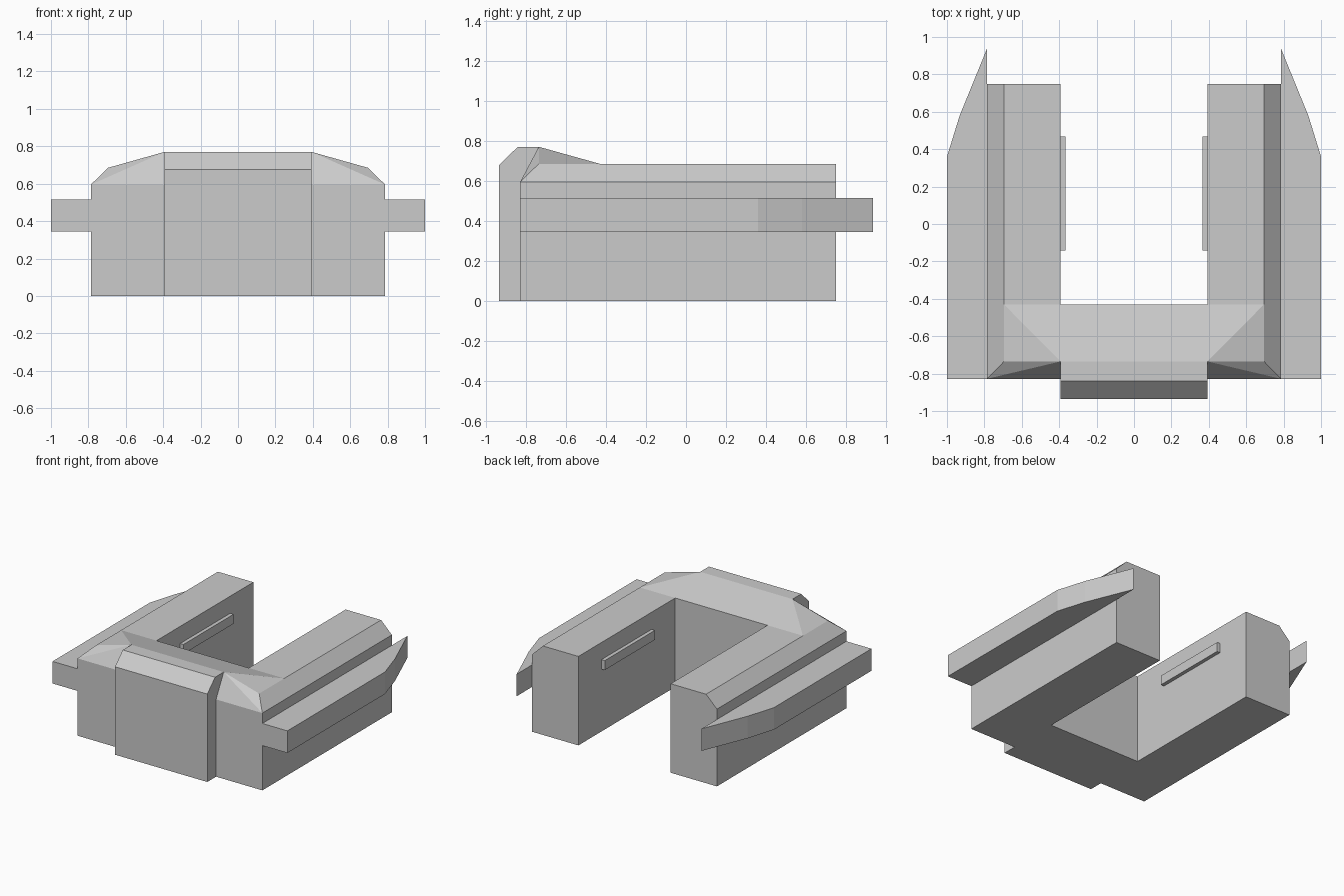
import bpy, bmesh

if "Cube" in bpy.data.objects:
    bpy.data.objects.remove(bpy.data.objects["Cube"])


def make_mesh(name, verts, faces, mirror=False):
    mesh = bpy.data.meshes.new(name)
    mesh.from_pydata(verts, [], faces)
    bm = bmesh.new()
    bm.from_mesh(mesh)
    bmesh.ops.recalc_face_normals(bm, faces=bm.faces)
    bm.to_mesh(mesh)
    bm.free()
    obj = bpy.data.objects.new(name, mesh)
    bpy.context.collection.objects.link(obj)
    if mirror:
        mod = obj.modifiers.new("mirror_x", 'MIRROR')
        mod.use_axis[0] = True
        mod.use_mirror_merge = False
    return obj


def prism(name, profile, place, lo, hi, mirror=False):
    # place(a, b, t) maps a 2D profile point and a depth to 3D
    n = len(profile)
    verts = [place(a, b, t) for t in (lo, hi) for a, b in profile]
    faces = [list(range(n)), list(range(n, 2 * n))]
    faces += [(i, (i + 1) % n, n + (i + 1) % n, n + i) for i in range(n)]
    return make_mesh(name, verts, faces, mirror)


def along_x(a, b, t):
    return (t, a, b)


def along_z(a, b, t):
    return (a, b, t)


# central front block with chamfered nose and rear slope
prism("front_block",
      [(-.935, 0), (-.935, .677), (-.84, .77), (-.735, .77), (-.43, .685), (-.43, 0)],
      along_x, -.393, .393)

# side arms: chamfered outer edge, mitred front, top rising to the front block
XI, XC, XO = .393, .695, .787
section = [(XI, 0), (XO, 0), (XO, .595), (XC, .685), (XI, .685)]
verts = [(x, .748, z) for x, z in section]
verts += [(XI, -.828, 0), (XO, -.828, 0), (XO, -.828, .595),
          (XC, -.735, .685), (XI, -.735, .77), (XI, -.828, .595),
          (XI, -.43, .685), (XC, -.43, .685)]
faces = [(0, 1, 2, 3, 4), (0, 1, 6, 5), (1, 2, 7, 6), (2, 3, 12, 8, 7),
         (3, 4, 11, 12), (12, 11, 9), (12, 9, 8), (7, 8, 9), (7, 9, 10),
         (5, 6, 7, 10), (0, 4, 11, 9, 10, 5)]
make_mesh("side_arm", verts, faces, mirror=True)

# side fenders tapering to a point past the rear of the arms
prism("side_fender",
      [(XO, -.828), (1, -.828), (1, .36), (.932, .58), (XO, .935)],
      along_z, .345, .515, mirror=True)

# thin rails on the inner walls
prism("inner_rail",
      [(.365, -.143), (XI, -.143), (XI, .467), (.365, .467)],
      along_z, .48, .553, mirror=True)
